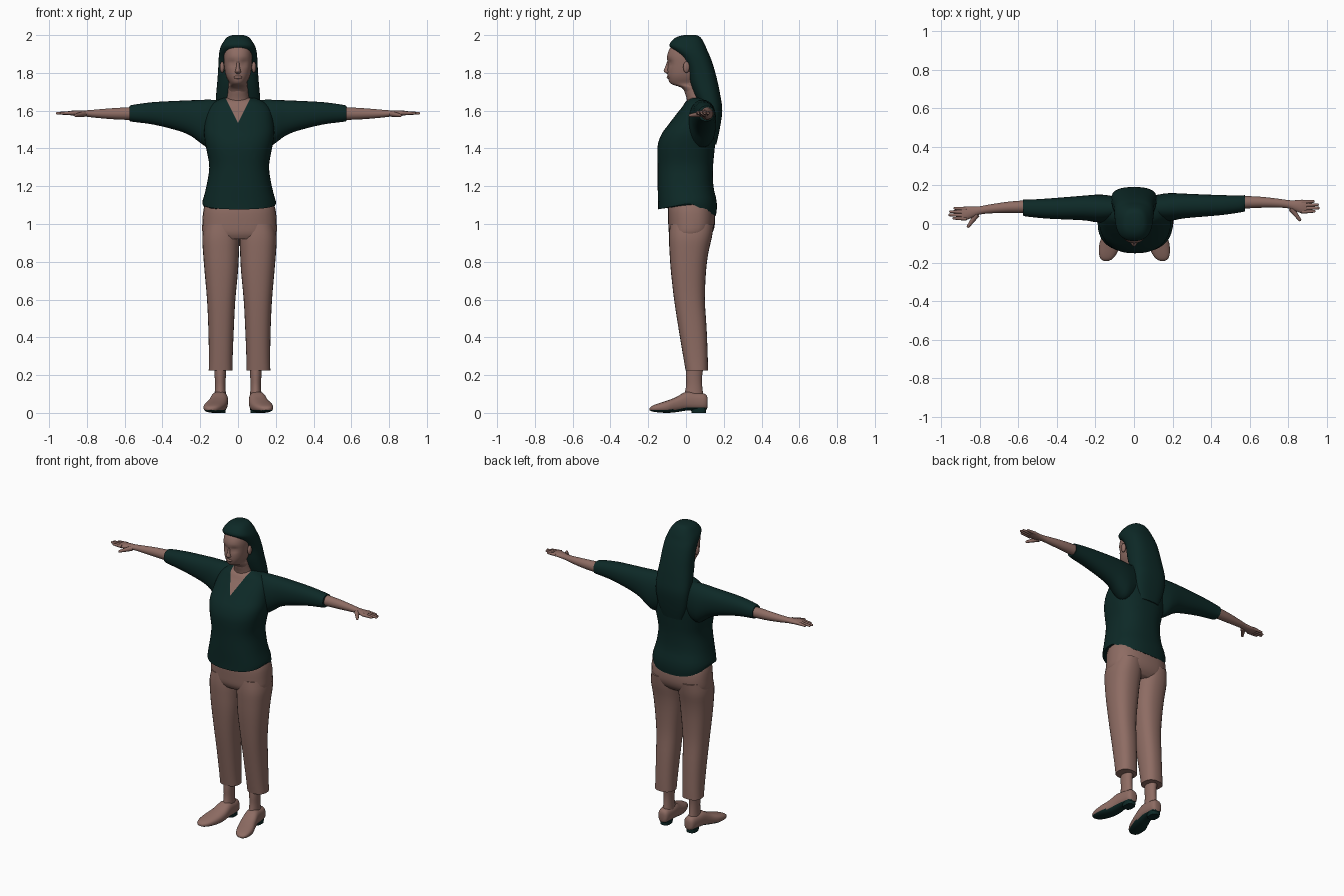
import bpy, bmesh, math
from mathutils import Vector, Matrix

if "Cube" in bpy.data.objects:
    bpy.data.objects.remove(bpy.data.objects["Cube"], do_unlink=True)


def material(name, colour):
    mat = bpy.data.materials.new(name)
    mat.use_nodes = True
    mat.diffuse_color = colour
    mat.node_tree.nodes["Principled BSDF"].inputs["Base Color"].default_value = colour
    return mat


SKIN = material("dusty rose", (0.27, 0.15, 0.125, 1))
DARK = material("deep teal", (0.004, 0.022, 0.02, 1))
PARTS = []


def finish(name, bm, mats):
    bmesh.ops.recalc_face_normals(bm, faces=bm.faces)
    mesh = bpy.data.meshes.new(name)
    bm.to_mesh(mesh)
    bm.free()
    for mat in mats:
        mesh.materials.append(mat)
    ob = bpy.data.objects.new(name, mesh)
    bpy.context.collection.objects.link(ob)
    PARTS.append(ob)
    return ob


def smooth_stations(rows, steps):
    """Spline through the stations so the loft flows between them."""
    rows = [Vector(r) for r in rows]
    result = []
    for i in range(len(rows) - 1):
        a, b = rows[i], rows[i + 1]
        before, after = rows[max(i - 1, 0)], rows[min(i + 2, len(rows) - 1)]
        for k in range(steps):
            t = k / steps
            m0, m1 = (b - before) / 2, (after - a) / 2
            h = t * t * (3 - 2 * t)
            result.append(a * (1 - h) + b * h + m0 * t * (1 - t) ** 2 - m1 * t * t * (1 - t))
    return result + [rows[-1]]


def loft(name, axis, rows, mats, side=1, power=2.0, shear=0, dx=0, steps=3, sides=28, tweak=None):
    """Rows hold position along the axis, then the low and high edges of the two other axes."""
    bm = bmesh.new()
    rings = []
    for t, a0, a1, b0, b1 in smooth_stations(rows, steps):
        ring = []
        for k in range(sides):
            ang = math.tau * k / sides
            c, s = math.cos(ang), math.sin(ang)
            a = (a0 + a1) / 2 + (a1 - a0) / 2 * math.copysign(abs(c) ** (2 / power), c)
            b = (b0 + b1) / 2 + (b1 - b0) / 2 * math.copysign(abs(s) ** (2 / power), s)
            x, y, z = {"x": (t, a, b), "y": (a, t, b), "z": (a, b, t)}[axis]
            ring.append(bm.verts.new((x * side + dx, y - shear * abs(x), z)))
        rings.append(ring)
    for r0, r1 in zip(rings, rings[1:]):
        for k in range(sides):
            n = (k + 1) % sides
            bm.faces.new((r0[k], r0[n], r1[n], r1[k]))
    bm.faces.new(rings[0])
    bm.faces.new(rings[-1])
    bmesh.ops.recalc_face_normals(bm, faces=bm.faces)
    if tweak:
        tweak(bm)
    return finish(name, bm, mats)


def wide(rows):
    """Expand (z, front, back, half width) into full symmetric stations."""
    return [(z, -w, w, f, b) for z, f, b, w in rows]


def ball(name, centre, size, mat):
    bm = bmesh.new()
    bmesh.ops.create_uvsphere(bm, u_segments=16, v_segments=10, radius=1,
                              matrix=Matrix.Translation(centre) @ Matrix.Diagonal((*size, 1)))
    return finish(name, bm, [mat])


def finger(name, start, end, r0, r1, mat):
    """Tapered digit with a rounded tip."""
    start, end = Vector(start), Vector(end)
    line = end - start
    turn = line.to_track_quat("Z", "Y").to_matrix().to_4x4()
    bm = bmesh.new()
    bmesh.ops.create_cone(bm, cap_ends=True, segments=12, radius1=r0, radius2=r1, depth=line.length,
                          matrix=Matrix.Translation((start + end) / 2) @ turn)
    bmesh.ops.create_uvsphere(bm, u_segments=12, v_segments=8, radius=r1,
                              matrix=Matrix.Translation(end))
    return finish(name, bm, [mat])


# Blouse: V neckline cut into the front, hem dipping at the back
def shape_blouse(bm):
    for v in bm.verts:
        if v.co.z < 1.13:
            fall = (1.13 - v.co.z) / 0.045
            v.co.z += fall * (0.022 - 0.5 * max(0, v.co.y - 0.03) - 0.2 * max(0, -v.co.y))
    slope, tip = 0.5, 1.535
    for s in (1, -1):
        bmesh.ops.bisect_plane(bm, geom=bm.verts[:] + bm.edges[:] + bm.faces[:],
                               plane_co=(0, 0, tip), plane_no=(s, 0, -slope))
    for f in bm.faces:
        c = f.calc_center_median()
        f.material_index = int(c.y < 0.06 and abs(c.x) < slope * (c.z - tip))


loft("blouse", "z", wide([
    (1.085, -.148, .158, .194), (1.12, -.148, .163, .193), (1.2, -.15, .145, .173),
    (1.3, -.15, .143, .158), (1.38, -.152, .15, .17), (1.43, -.147, .155, .18),
    (1.48, -.127, .158, .186), (1.53, -.09, .16, .183), (1.58, -.052, .16, .175),
    (1.62, -.02, .155, .16), (1.65, 0, .145, .125), (1.668, .03, .12, .08)]),
    [DARK, SKIN], power=2.4, dx=.006, sides=40, tweak=shape_blouse)

# Trousers: hips and two cropped legs
loft("trouser_hips", "z", wide([
    (1.14, -.08, .12, .165), (1.08, -.095, .148, .19), (1.0, -.094, .153, .197),
    (.95, -.09, .138, .195), (.92, -.075, .11, .17)]), [SKIN], power=2.5, dx=.008)


def paint_sole(bm):
    for f in bm.faces:
        f.material_index = int(f.normal.z < -0.6)


for side, label in ((1, "left"), (-1, "right")):
    loft(label + "_trouser_leg", "z", [
        (1.0, .005, .185, -.085, .148), (.93, 0, .197, -.09, .137), (.85, .003, .193, -.087, .119),
        (.75, .008, .185, -.08, .106), (.6, .022, .172, -.063, .1), (.45, .03, .165, -.04, .109),
        (.3, .036, .162, -.015, .115), (.225, .037, .163, -.002, .116)],
        [SKIN], side, power=2.4, dx=.008)

    # Ankle, flat shoe with dark sole, low heel
    loft(label + "_ankle", "z", [
        (.28, .058, .13, .005, .1), (.2, .064, .124, 0, .086), (.14, .066, .122, 0, .086),
        (.07, .062, .126, -.015, .095)], [SKIN], side)
    loft(label + "_shoe", "y", [
        (.115, .08, .11, .035, .075), (.103, .062, .128, .016, .1), (.05, .056, .138, .014, .108),
        (0, .055, .147, .012, .112), (-.05, .058, .162, .004, .085), (-.1, .07, .181, 0, .065),
        (-.15, .09, .184, .003, .049), (-.18, .112, .175, .008, .037), (-.192, .135, .157, .014, .026)],
        [SKIN, DARK], side, power=2.5, dx=.002, tweak=paint_sole)
    loft(label + "_heel", "z", [(0, .066, .126, .03, .106), (.025, .064, .128, .025, .108)],
         [DARK], side, power=2.8, steps=1)

    # Sleeve, forearm and palm; the right arm lies slightly further forward
    shear = 0 if side > 0 else .04
    loft(label + "_sleeve", "x", [
        (.07, .03, .14, 1.45, 1.655), (.15, .015, .157, 1.405, 1.658), (.2, .018, .16, 1.43, 1.657),
        (.25, .028, .158, 1.467, 1.655), (.32, .035, .155, 1.495, 1.652), (.45, .046, .15, 1.527, 1.645),
        (.55, .06, .148, 1.54, 1.632), (.575, .066, .15, 1.545, 1.625)],
        [DARK], side, power=2.2, shear=shear)
    loft(label + "_forearm_and_palm", "x", [
        (.54, .078, .146, 1.55, 1.62), (.65, .084, .142, 1.554, 1.614), (.75, .085, .131, 1.562, 1.606),
        (.8, .081, .124, 1.568, 1.602), (.83, .07, .123, 1.569, 1.602), (.87, .056, .125, 1.573, 1.601),
        (.895, .055, .124, 1.577, 1.597)], [SKIN], side, shear=shear)
    for k, tip in enumerate((.935, .957, .952, .93)):
        y = .064 + .017 * k
        finger(f"{label}_finger_{k + 1}", (side * .87, y - shear * .9, 1.588),
               (side * tip, y + .002 - shear * .9, 1.586), .011, .007, SKIN)
    finger(label + "_thumb", (side * .815, .082 - shear * .8, 1.583),
           (side * .86, .022 - shear * .85, 1.575), .016, .008, SKIN)

    ball(label + "_ear", (side * .084, .002, 1.83), (.012, .017, .03), SKIN)


# Head with shallow eye sockets and brow
def shape_face(bm):
    for v in bm.verts:
        if v.co.y < 0:
            d = ((abs(v.co.x) - .032) / .02) ** 2 + ((v.co.z - 1.852) / .016) ** 2
            v.co.y += .011 * math.exp(-d)


loft("head", "z", wide([
    (1.69, .0, .09, .045), (1.722, -.025, .09, .05), (1.742, -.08, .085, .044),
    (1.77, -.094, .09, .058), (1.8, -.098, .1, .068), (1.85, -.098, .1, .074),
    (1.89, -.1, .1, .075), (1.93, -.085, .08, .068), (1.955, -.06, .06, .05)]),
    [SKIN], power=2.2, sides=40, tweak=shape_face)
loft("nose", "z", wide([
    (1.795, -.1, -.07, .011), (1.804, -.114, -.07, .016), (1.813, -.118, -.07, .014),
    (1.835, -.109, -.07, .009), (1.862, -.099, -.07, .008)]), [SKIN], sides=16)
ball("lips", (0, -.092, 1.777), (.022, .01, .009), SKIN)
loft("neck", "z", wide([
    (1.58, .005, .12, .075), (1.65, .006, .12, .062), (1.7, -.008, .11, .054),
    (1.75, -.02, .11, .052)]), [SKIN])

# Long hair, open around the face and falling down the back
loft("hair", "z", wide([
    (2.0, -.01, .055, .03), (1.987, -.055, .078, .06), (1.95, -.088, .1, .086),
    (1.92, -.068, .112, .097), (1.88, -.025, .13, .102), (1.82, .005, .15, .105),
    (1.75, .02, .168, .11), (1.68, .045, .182, .116), (1.6, .08, .192, .116),
    (1.5, .1, .178, .1), (1.42, .11, .16, .07)]), [DARK], power=2.5, sides=36)

# Smooth shading with crisp cuffs and hems
bpy.ops.object.select_all(action="DESELECT")
for ob in PARTS:
    ob.select_set(True)
bpy.context.view_layer.objects.active = PARTS[0]
bpy.ops.object.shade_smooth_by_angle(angle=math.radians(50))
